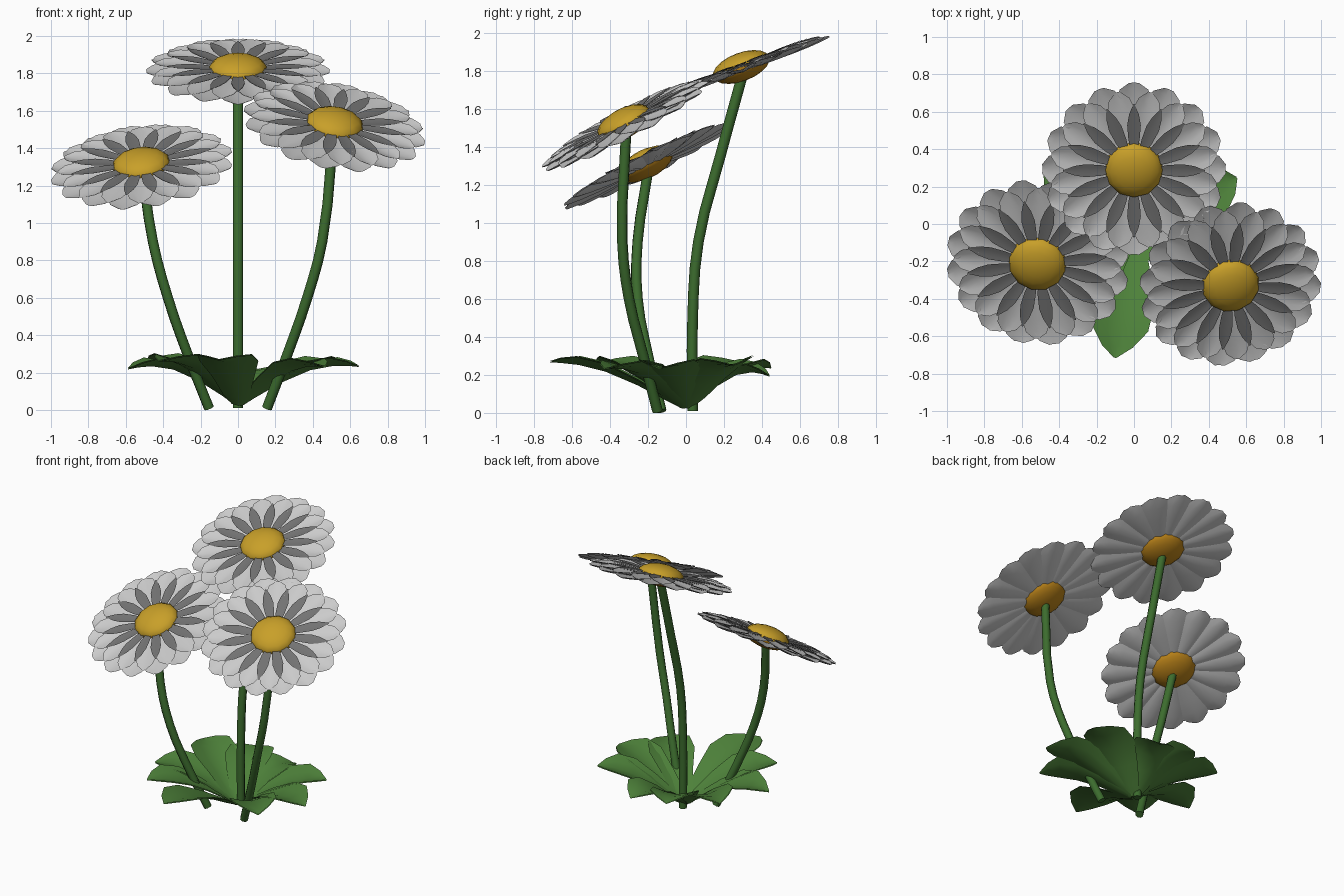
import bpy, bmesh, random
from math import pi, radians
from mathutils import Vector, Matrix

if "Cube" in bpy.data.objects:
    bpy.data.objects.remove(bpy.data.objects["Cube"])

random.seed(4)


def material(name, rgb):
    m = bpy.data.materials.new(name)
    m.diffuse_color = (*rgb, 1)
    m.use_nodes = True
    m.node_tree.nodes["Principled BSDF"].inputs["Base Color"].default_value = m.diffuse_color
    return m


GREEN = material("stem_green", (0.045, 0.15, 0.027))
LEAF = material("leaf_green", (0.075, 0.22, 0.042))
YELLOW = material("disc_yellow", (0.58, 0.35, 0.022))
BROWN = material("disc_brown", (0.50, 0.23, 0.01))
SHADE = material("petal_shade", (0.17, 0.17, 0.17))


def finish(name, bm, mats=(), matrix=None, thickness=0):
    me = bpy.data.meshes.new(name)
    bm.to_mesh(me)
    bm.free()
    for m in mats:
        me.materials.append(m)
    for p in me.polygons:
        p.use_smooth = True
    ob = bpy.data.objects.new(name, me)
    bpy.context.collection.objects.link(ob)
    if matrix:
        ob.matrix_world = matrix
    if thickness:
        # thin double-sided shell with crisp rims
        me.set_sharp_from_angle(angle=radians(50))
        mod = ob.modifiers.new("thickness", 'SOLIDIFY')
        mod.thickness = thickness
        mod.use_rim = False
    return ob


def add_blade(bm, profile, angle, scale=1, lift=0, fold=0.2, bend=0, droop=0):
    """Blade along +X from (radius, height, half width) stations, turned by angle."""
    rows = []
    for r, z, w in profile:
        row = []
        for s in (-1, -0.5, 0, 0.5, 1):
            p = Vector((r * scale, s * w + bend * r * r,
                        z + lift - droop * r ** 3 + abs(s) ** 1.5 * w * fold))
            row.append(bm.verts.new(Matrix.Rotation(angle, 3, 'Z') @ p))
        rows.append(row)
    for a, b in zip(rows, rows[1:]):
        for i in range(4):
            bm.faces.new((a[i], b[i], b[i + 1], a[i + 1]))


OUTER = [(0.06, -0.012, 0.02), (0.17, -0.014, 0.052), (0.29, -0.015, 0.083),
         (0.39, -0.012, 0.096), (0.455, -0.007, 0.075), (0.49, -0.002, 0.026)]
INNER = [(0.06, 0.008, 0.02), (0.16, 0.010, 0.045), (0.26, 0.010, 0.066),
         (0.34, 0.010, 0.074), (0.41, 0.010, 0.055), (0.45, 0.012, 0.012)]
CREASE = [(0.10, 0.022, 0.014), (0.18, 0.024, 0.030), (0.26, 0.027, 0.036),
          (0.32, 0.028, 0.026), (0.38, 0.030, 0.003)]


def flower(tag, centre, normal, path):
    rot = Vector(normal).to_track_quat('Z', 'Y').to_matrix().to_4x4()
    mat = Matrix.Translation(centre) @ rot
    # rings of cupped petals, with dark inner petals on top
    for name, prof, off, fold, mats in (("outer_petals", OUTER, 0, 0.22, ()),
                                        ("inner_petals", INNER, 0.5, 0.22, ()),
                                        ("dark_petals", CREASE, 0, 0.1, (SHADE,))):
        bm = bmesh.new()
        for i in range(16):
            add_blade(bm, prof, pi / 2 + 2 * pi * (i + off) / 16,
                      lift=0.003 * (i % 2), fold=fold)
        finish(f"{tag}_{name}", bm, mats, mat, 0.003)
    # flattened centre disc, darker underneath
    bm = bmesh.new()
    bmesh.ops.create_uvsphere(bm, u_segments=12, v_segments=10, radius=1)
    bmesh.ops.scale(bm, vec=(0.157, 0.157, 0.075), verts=bm.verts)
    bmesh.ops.translate(bm, vec=(0, 0, 0.012), verts=bm.verts)
    for f in bm.faces:
        f.material_index = int(f.calc_center_median().z < 0.012)
    finish(f"{tag}_disc", bm, (YELLOW, BROWN), mat)
    # curved stem
    cu = bpy.data.curves.new(f"{tag}_stem", 'CURVE')
    cu.dimensions = '3D'
    cu.bevel_depth = 0.028
    cu.bevel_resolution = 2
    cu.resolution_u = 3
    cu.use_fill_caps = True
    sp = cu.splines.new('BEZIER')
    sp.bezier_points.add(len(path) - 1)
    for bp, co in zip(sp.bezier_points, path):
        bp.co = co
        bp.handle_left_type = bp.handle_right_type = 'AUTO'
    cu.materials.append(GREEN)
    bpy.context.collection.objects.link(bpy.data.objects.new(f"{tag}_stem", cu))


flower("back_flower", (0, 0.295, 1.81), (0, -0.375, 1),
       [(0, 0.035, 0.01), (0, 0.035, 0.5), (0, 0.065, 0.9), (0, 0.18, 1.35), (0, 0.295, 1.77)])
flower("right_flower", (0.515, -0.32, 1.515), (0.17, -0.53, 1),
       [(0.155, -0.15, 0.01), (0.265, -0.225, 0.3), (0.37, -0.30, 0.6),
        (0.45, -0.335, 0.9), (0.51, -0.315, 1.48)])
flower("left_flower", (-0.515, -0.205, 1.30), (-0.12, -0.5, 1),
       [(-0.155, -0.13, 0.01), (-0.27, -0.20, 0.3), (-0.375, -0.255, 0.6),
        (-0.455, -0.255, 0.9), (-0.51, -0.20, 1.27)])

# rosette of leaves at the foot: (angle, length, droop)
LEAF_PROFILE = [(0.02, 0.03, 0.03), (0.10, 0.07, 0.07), (0.25, 0.15, 0.11),
                (0.42, 0.22, 0.155), (0.56, 0.25, 0.145), (0.65, 0.255, 0.08), (0.71, 0.255, 0.004)]
for i, (ang, length, droop) in enumerate([
        (-94, 0.72, -0.05), (-38, 0.63, 0.05), (-8, 0.66, 0.06), (29, 0.60, 0),
        (78, 0.46, 0.15), (115, 0.47, 0.05), (154, 0.56, 0), (197, 0.60, 0.12), (232, 0.62, 0)]):
    bm = bmesh.new()
    add_blade(bm, LEAF_PROFILE, radians(ang), length / 0.71,
              lift=random.uniform(-0.005, 0.015), fold=0.28, bend=-0.1, droop=droop)
    finish(f"leaf_{i + 1}", bm, (LEAF,), None, 0.006)
